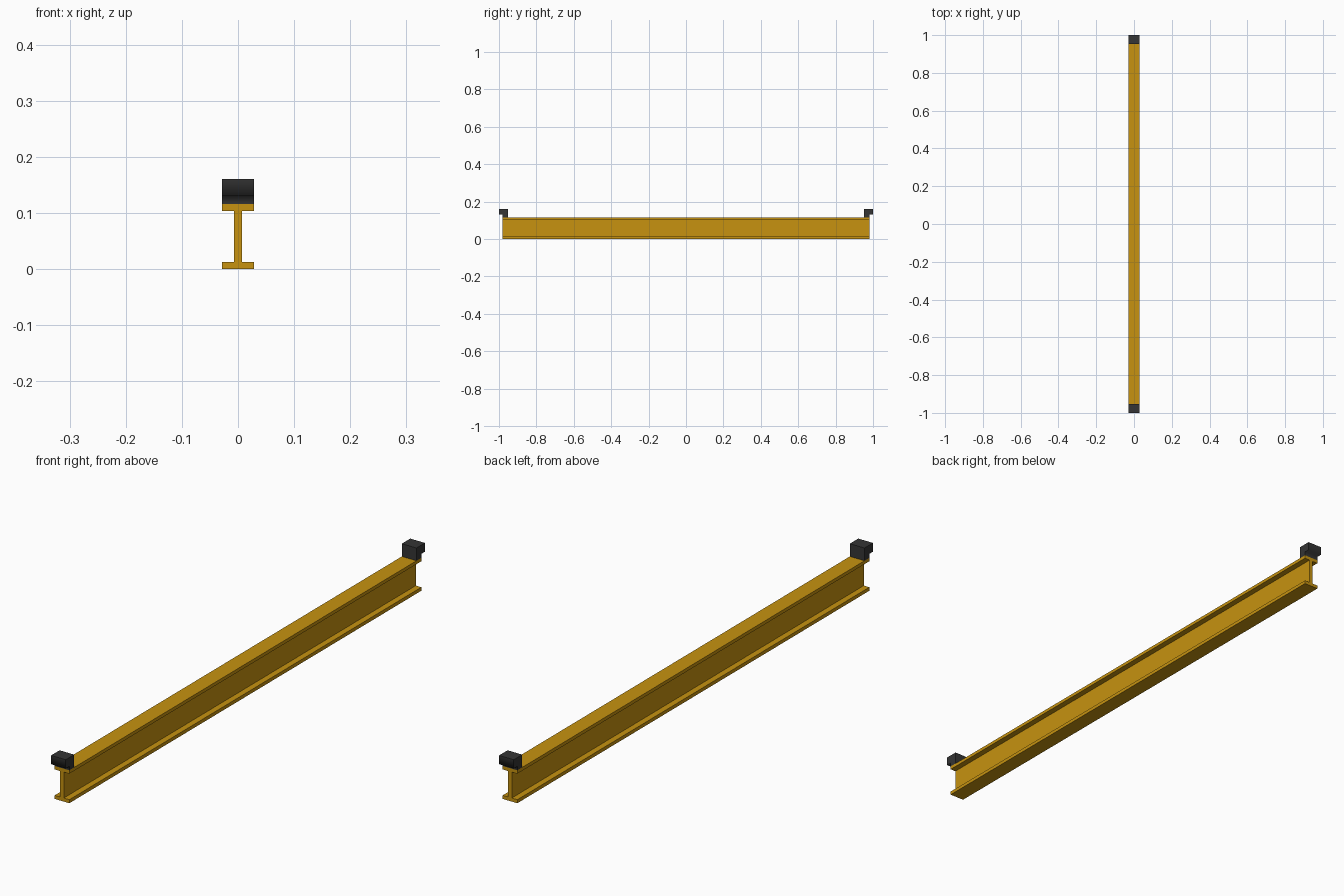
import bpy, bmesh

if "Cube" in bpy.data.objects:
    bpy.data.objects.remove(bpy.data.objects["Cube"])


def material(name, color):
    m = bpy.data.materials.new(name)
    m.diffuse_color = color
    m.use_nodes = True
    m.node_tree.nodes["Principled BSDF"].inputs["Base Color"].default_value = m.diffuse_color
    return m


def extrude_profile(name, points, depth, mat):
    """Make a prism from a closed 3D profile, extruded along the depth vector."""
    bm = bmesh.new()
    face = bm.faces.new([bm.verts.new(p) for p in points])
    new = bmesh.ops.extrude_face_region(bm, geom=[face])["geom"]
    bmesh.ops.translate(bm, vec=depth, verts=[v for v in new if isinstance(v, bmesh.types.BMVert)])
    bmesh.ops.recalc_face_normals(bm, faces=bm.faces)
    mesh = bpy.data.meshes.new(name)
    bm.to_mesh(mesh)
    bm.free()
    mesh.materials.append(mat)
    obj = bpy.data.objects.new(name, mesh)
    bpy.context.collection.objects.link(obj)
    return obj


yellow = material("yellow_paint", (0.57, 0.29, 0.005, 1))
black = material("black_rubber", (0.035, 0.035, 0.035, 1))

W, WEB = 0.0285, 0.007             # half widths of flange and web
Z1, Z2, TOP = 0.0125, 0.104, 0.116  # flange heights
END = 0.98

# I-section beam
half = [(W, 0), (W, Z1), (WEB, Z1), (WEB, Z2), (W, Z2), (W, TOP)]
section = half + [(-x, z) for x, z in reversed(half)]
extrude_profile("beam", [(x, -END, z) for x, z in section], (0, 2 * END, 0), yellow)

# End stops: blocks with a lip overhanging the beam ends
stop = [(0.953, TOP), (0.98, TOP), (0.98, 0.13), (1.0, 0.13), (1.0, 0.161), (0.953, 0.161)]
for label, s in (("front", -1), ("back", 1)):
    obj = extrude_profile(label + "_end_stop", [(-W, s * y, z) for y, z in stop], (2 * W, 0, 0), black)
    # blend the shading across the lip, keeping the sides and top crisp
    for poly in obj.data.polygons:
        poly.use_smooth = True
    for e in obj.data.edges:
        a, b = (obj.data.vertices[i].co for i in e.vertices)
        along_x = abs(a.x - b.x) > W
        lip = abs(a.y) > 0.97 and abs(a.z - 0.13) < 0.001
        e.use_edge_sharp = not (along_x and lip)
